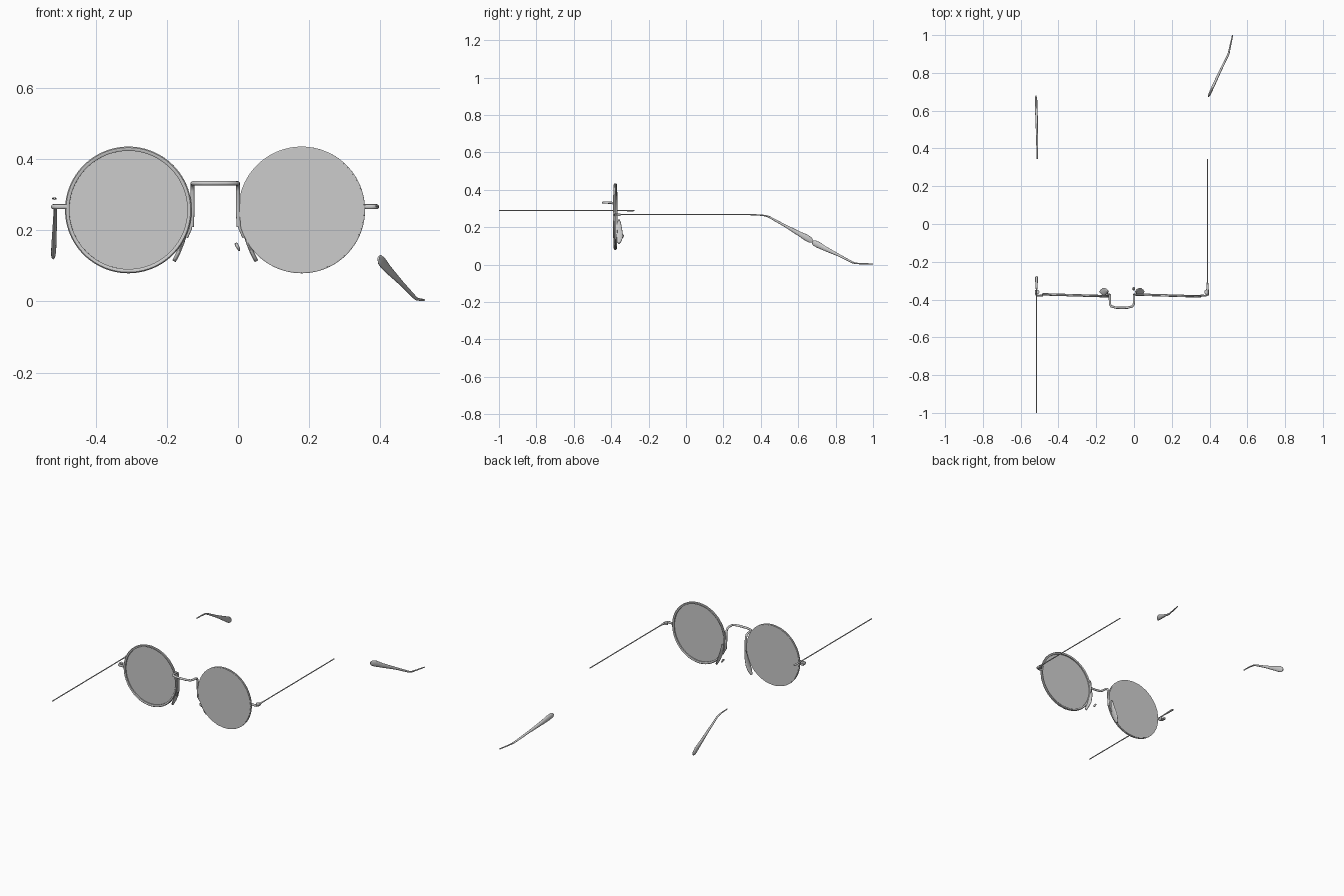
import bpy, bmesh, math
from mathutils import Vector, Matrix


def finish(name, bm, angle=40):
    bmesh.ops.recalc_face_normals(bm, faces=bm.faces)
    me = bpy.data.meshes.new(name)
    bm.to_mesh(me)
    bm.free()
    ob = bpy.data.objects.new(name, me)
    bpy.context.collection.objects.link(ob)
    for p in me.polygons:
        p.use_smooth = True
    me.set_sharp_from_angle(angle=math.radians(angle))
    return ob


def sweep(name, path, side, n=12):
    """Elliptical tube; path holds (x, y, z, radius along side, radius across)."""
    bm = bmesh.new()
    pts = [Vector(p[:3]) for p in path]
    rings = []
    for i, p in enumerate(path):
        t = (pts[min(i + 1, len(pts) - 1)] - pts[max(i - 1, 0)]).normalized()
        u = Vector(side)
        u = (u - t * u.dot(t)).normalized()
        v = t.cross(u)
        rings.append([bm.verts.new(pts[i] + u * p[3] * math.cos(a) + v * p[4] * math.sin(a))
                      for a in (2 * math.pi * k / n for k in range(n))])
    for a, b in zip(rings, rings[1:]):
        for k in range(n):
            bm.faces.new((a[k], a[(k + 1) % n], b[(k + 1) % n], b[k]))
    bm.faces.new(rings[0])
    bm.faces.new(rings[-1])
    return finish(name, bm, 60)


def revolve(name, profile, matrix, n=96):
    """Closed (radius, depth) profile turned around the lens axis."""
    bm = bmesh.new()
    rings = [[bm.verts.new(matrix @ Vector((r * math.cos(a), d, r * math.sin(a))))
              for r, d in profile] for a in (2 * math.pi * k / n for k in range(n))]
    m = len(profile)
    for i in range(n):
        a, b = rings[i], rings[(i + 1) % n]
        for k in range(m):
            bm.faces.new((a[k], a[(k + 1) % m], b[(k + 1) % m], b[k]))
    return finish(name, bm)


def cylinder(name, center, radius, depth, rot=Matrix()):
    bm = bmesh.new()
    bmesh.ops.create_cone(bm, cap_ends=True, segments=24, radius1=radius, radius2=radius,
                          depth=depth, matrix=Matrix.Translation(center) @ rot)
    return finish(name, bm)


# rims and lenses: the right one is the left one turned half round
for name, x, turn in (("left", -0.308, 0), ("right", 0.179, math.pi)):
    m = Matrix.Translation((x, -0.378, 0.257)) @ Matrix.Rotation(turn - 0.03, 4, 'Z')
    revolve(name + "_rim", [(0.166, -0.004), (0.169, -0.006), (0.175, -0.006), (0.178, -0.003),
                            (0.178, 0.003), (0.175, 0.005), (0.166, 0.005)], m)
    lens = Matrix.Rotation(math.pi / 2, 4, 'X')
    cylinder(name + "_lens", (0, 0, 0), 0.1765, 0.004, m @ Matrix.Translation((0, 0.005, 0)) @ lens)

# bridge: forward arch with legs running down the rims
r = 0.006
half = [(0.066, -0.374, 0.21), (0.064, -0.376, 0.26), (0.064, -0.378, 0.31), (0.064, -0.384, 0.325),
        (0.064, -0.397, 0.331), (0.063, -0.425, 0.332), (0.056, -0.436, 0.332), (0.03, -0.443, 0.332)]
arch = [(-0.064 - x, y, z, r, r) for x, y, z in half] + [(-0.064, -0.444, 0.332, r, r)]
arch += [(-0.064 + x, y, z, r, r) for x, y, z in reversed(half)]
sweep("bridge", arch, (0.3, 0.5, 0.81))

# nose pads: flat teardrops leaning outwards behind the rims, on short wires
for name, s in (("left", -1), ("right", 1)):
    pad = [(0.074, 0.243, 0.002), (0.077, 0.225, 0.010), (0.083, 0.195, 0.016),
           (0.092, 0.165, 0.020), (0.103, 0.138, 0.018), (0.112, 0.12, 0.010), (0.116, 0.113, 0.002)]
    sweep(name + "_nose_pad", [(-0.064 + s * x, -0.358, z, w, 0.0055) for x, z, w in pad], (0, 1, 0), 16)
    sweep(name + "_pad_wire", [(-0.064 + s * x, y, z, 0.004, 0.004) for x, y, z in
                               ((0.064, -0.375, 0.25), (0.069, -0.374, 0.205), (0.08, -0.368, 0.18))], (0, 1, 0))

# loose pad screw
sweep("loose_screw", [(-0.006, -0.345, 0.163, 0.006, 0.004), (-0.003, -0.343, 0.157, 0.011, 0.005),
                      (0.002, -0.342, 0.148, 0.009, 0.004), (0.004, -0.342, 0.142, 0.003, 0.002)], (0, 1, 0))

# hinges: bent end pieces with a barrel
for name, x0, s in (("left", -0.482, -1), ("right", 0.353, 1)):
    sweep(name + "_end_piece", [(x0 + s * d, y, 0.266, 0.007, 0.005) for d, y in
                                ((0, -0.378), (0.022, -0.380), (0.034, -0.377), (0.038, -0.366), (0.038, -0.35))],
          (0, 0, 1))
    cylinder(name + "_hinge_barrel", (x0 + s * 0.03, -0.36, 0.266), 0.011, 0.012)

# temples: thin wires with a thicker hinge eye; the left one is turned backwards
for name, x, y0, z, s in (("right", 0.389, -0.382, 0.268, 1), ("left", -0.516, -0.275, 0.289, -1)):
    prof = [(0, 0.003, 0.002), (0.006, 0.007, 0.0035), (0.03, 0.007, 0.0035), (0.06, 0.005, 0.003),
            (0.08, 0.003, 0.003), (0.726, 0.003, 0.003)]
    sweep(name + "_temple", [(x, y0 + s * d, z, a, b) for d, a, b in prof], (1, 0, 0))

# ear tips, both detached from their temples
sweep("left_ear_tip", [
    (-0.512, 0.345, 0.267, 0.003, 0.003), (-0.512, 0.39, 0.266, 0.004, 0.0035),
    (-0.513, 0.425, 0.262, 0.005, 0.004), (-0.513, 0.445, 0.255, 0.005, 0.005),
    (-0.515, 0.53, 0.208, 0.006, 0.007), (-0.517, 0.61, 0.163, 0.007, 0.013),
    (-0.518, 0.645, 0.144, 0.007, 0.017), (-0.519, 0.665, 0.131, 0.006, 0.015),
    (-0.519, 0.676, 0.124, 0.003, 0.007)], (1, 0, 0), 16)
sweep("right_ear_tip", [
    (0.395, 0.676, 0.122, 0.003, 0.007), (0.399, 0.685, 0.117, 0.006, 0.015),
    (0.408, 0.705, 0.107, 0.007, 0.017), (0.424, 0.74, 0.088, 0.007, 0.013),
    (0.461, 0.82, 0.049, 0.006, 0.007), (0.496, 0.89, 0.012, 0.005, 0.005),
    (0.502, 0.907, 0.007, 0.005, 0.004), (0.510, 0.945, 0.005, 0.004, 0.0035),
    (0.522, 1.0, 0.004, 0.003, 0.003)], (1, -0.45, 0), 16)
